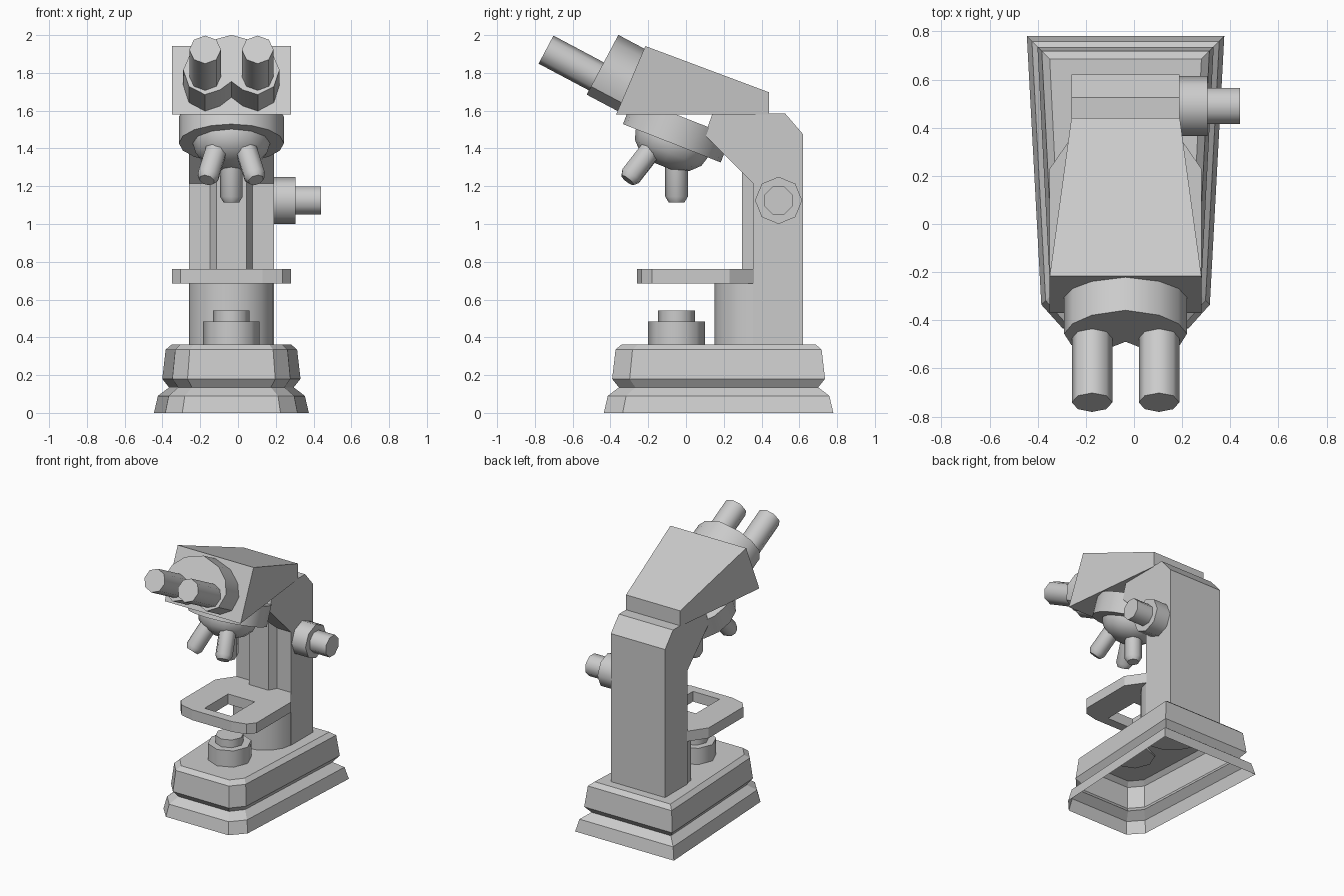
import bpy, bmesh, math
from mathutils import Vector, Matrix

if "Cube" in bpy.data.objects:
    bpy.data.objects.remove(bpy.data.objects["Cube"])

CX = -0.035  # symmetry plane of everything except the focus knob


def finish(name, bm, smooth=None):
    bmesh.ops.recalc_face_normals(bm, faces=bm.faces)
    me = bpy.data.meshes.new(name)
    bm.to_mesh(me)
    bm.free()
    ob = bpy.data.objects.new(name, me)
    bpy.context.collection.objects.link(ob)
    if smooth:
        bpy.ops.object.select_all(action='DESELECT')
        ob.select_set(True)
        bpy.context.view_layer.objects.active = ob
        bpy.ops.object.shade_smooth_by_angle(angle=math.radians(smooth))
    return ob


def loft(name, rings, cap_start=True, cap_end=True, smooth=None):
    """Skin a list of equally long point rings."""
    bm = bmesh.new()
    vs = [[bm.verts.new(p) for p in r] for r in rings]
    n = len(vs[0])
    for a, b in zip(vs, vs[1:]):
        for i in range(n):
            j = (i + 1) % n
            bm.faces.new((a[i], a[j], b[j], b[i]))
    if cap_start:
        bm.faces.new(vs[0][::-1])
    if cap_end:
        bm.faces.new(vs[-1])
    return finish(name, bm, smooth)


def lathe(name, start, direction, profile, n=8, turn=0.0, smooth=50):
    """Turned part: profile is (radius, distance along direction)."""
    d = Vector(direction)
    m = Matrix.Translation(start) @ d.to_track_quat('Z', 'Y').to_matrix().to_4x4()
    rings = [[m @ Vector((r * math.cos(turn + 2 * math.pi * i / n),
                          r * math.sin(turn + 2 * math.pi * i / n), h))
              for i in range(n)] for r, h in profile]
    return loft(name, rings, smooth=smooth)


def mirror(half):
    """Close a half outline (x >= 0) into a full symmetric loop."""
    return half + [(-x, y) for x, y in reversed(half) if x > 1e-6]


# Stepped base, wider at the back, open underneath
outline = mirror([(0.26, -0.435), (0.35, -0.335), (0.41, 0.78)])
levels = [(0, 0), (0.09, 0.021), (0.135, 0.08), (0.18, 0.044), (0.335, 0.062), (0.363, 0.095)]
yc, hy = 0.1725, 0.6075
loft("base", [[(CX + x * (0.41 - d) / 0.41, yc + (y - yc) * (hy - d) / hy, z)
               for x, y in outline] for z, d in levels], cap_start=False)

# Arm, with bent neck
arm = [(0.62, 0.35), (0.62, 1.475), (0.525, 1.585), (0.14, 1.585),
       (0.10, 1.47), (0.355, 1.215), (0.355, 0.35)]
loft("arm", [[(CX + s * 0.225, y, z) for y, z in arm] for s in (-1, 1)])

# Slide rail on the front of the arm
rail = mirror([(0.08, 0.296), (0.115, 0.36)])
loft("slide_rail", [[(CX + x, y, z) for x, y in rail] for z in (0.70, 1.29)])

# Rounded pillar below the stage
arc = [(0.225 * math.cos(t), 0.375 - 0.225 * math.sin(t))
       for t in (math.pi * i / 8 for i in range(9))]
loft("pillar", [[(CX + x, y, z) for x, y in arc] for z in (0.35, 0.69)], smooth=40)

# Stage plate with a rectangular opening
bm = bmesh.new()
edges = []
for loop in (mirror([(0.165, -0.26), (0.27, -0.235), (0.315, -0.18), (0.315, 0.23), (0.225, 0.36)]),
             mirror([(0.11, -0.19), (0.11, 0.09)])):
    vs = [bm.verts.new((CX + x, y, 0.685)) for x, y in loop]
    edges += [bm.edges.new((vs[i - 1], vs[i])) for i in range(len(vs))]
bmesh.ops.triangle_fill(bm, edges=edges, use_beauty=True)
ext = bmesh.ops.extrude_face_region(bm, geom=bm.faces[:])
bmesh.ops.translate(bm, vec=(0, 0, 0.077),
                    verts=[g for g in ext["geom"] if isinstance(g, bmesh.types.BMVert)])
finish("stage", bm)

# Lamp under the stage
lathe("lamp_housing", (CX, -0.05, 0.35), (0, 0, 1), [(0.15, 0), (0.15, 0.135)])
lathe("lamp_lens", (CX, -0.05, 0.48), (0, 0, 1), [(0.097, 0), (0.097, 0.063)])

# Focus knob on the right side
lathe("focus_knob_outer", (0.17, 0.49, 1.125), (1, 0, 0), [(0.125, 0), (0.125, 0.135)])
lathe("focus_knob_inner", (0.29, 0.49, 1.125), (1, 0, 0), [(0.08, 0), (0.08, 0.15)],
      turn=math.pi / 8)

# Head block, flaring towards the front
head = [(-0.37, 1.58, 0.315), (-0.215, 1.942, 0.315), (0.44, 1.697, 0.225), (0.44, 1.58, 0.225)]
loft("head", [[(CX + s * w, y, z) for y, z, w in head] for s in (-1, 1)])

# Tilted revolving nosepiece and its dome
axis = Vector((0, -0.365, -0.931))
centre = Vector((CX, -0.075, 1.4275))
lathe("nosepiece", centre, axis, [(0.278, -0.15), (0.278, 0)], n=16)
dome = [(0.205 * math.cos(a), 0.14 * math.sin(a)) for a in (0, 0.4, 0.8, 1.2)]
lathe("nosepiece_dome", centre - axis * 0.01, axis, [(0.205, 0)] + [(r, h + 0.01) for r, h in dome], n=12)

# Three objectives with bevelled tips
for name, top, tip in (("objective_centre", (0, -0.05, 1.40), (0, -0.05, 1.115)),
                       ("objective_left", (-0.065, -0.15, 1.437), (-0.13, -0.31, 1.232)),
                       ("objective_right", (0.065, -0.15, 1.437), (0.13, -0.31, 1.232))):
    a, b = Vector(top), Vector(tip)
    length = (b - a).length
    lathe(name, a + Vector((CX, 0, 0)), b - a,
          [(0.06, 0), (0.06, length - 0.03), (0.042, length)])

# Binocular housing: peaked on top, notched below
fwd = Vector((0, -0.883, 0.469))
up = Vector((0, 0.469, 0.883))
face = Vector((CX, -0.442, 1.843))
shape = mirror([(0, 0.179), (0.14, 0.135), (0.22, 0.06), (0.255, -0.03),
                (0.225, -0.13), (0.14, -0.179), (0.06, -0.15), (0, -0.10)])
loft("eyepiece_housing", [[face + fwd * f + up * v + Vector((x, 0, 0)) for x, v in shape]
                          for f in (-0.2, 0)], smooth=40)

# Eyepiece tubes
for side, s in (("left", -1), ("right", 1)):
    end = Vector((CX + s * 0.139, -0.741, 1.923))
    lathe("eyepiece_" + side, end - fwd * 0.4, fwd, [(0.084, 0), (0.084, 0.4)])
